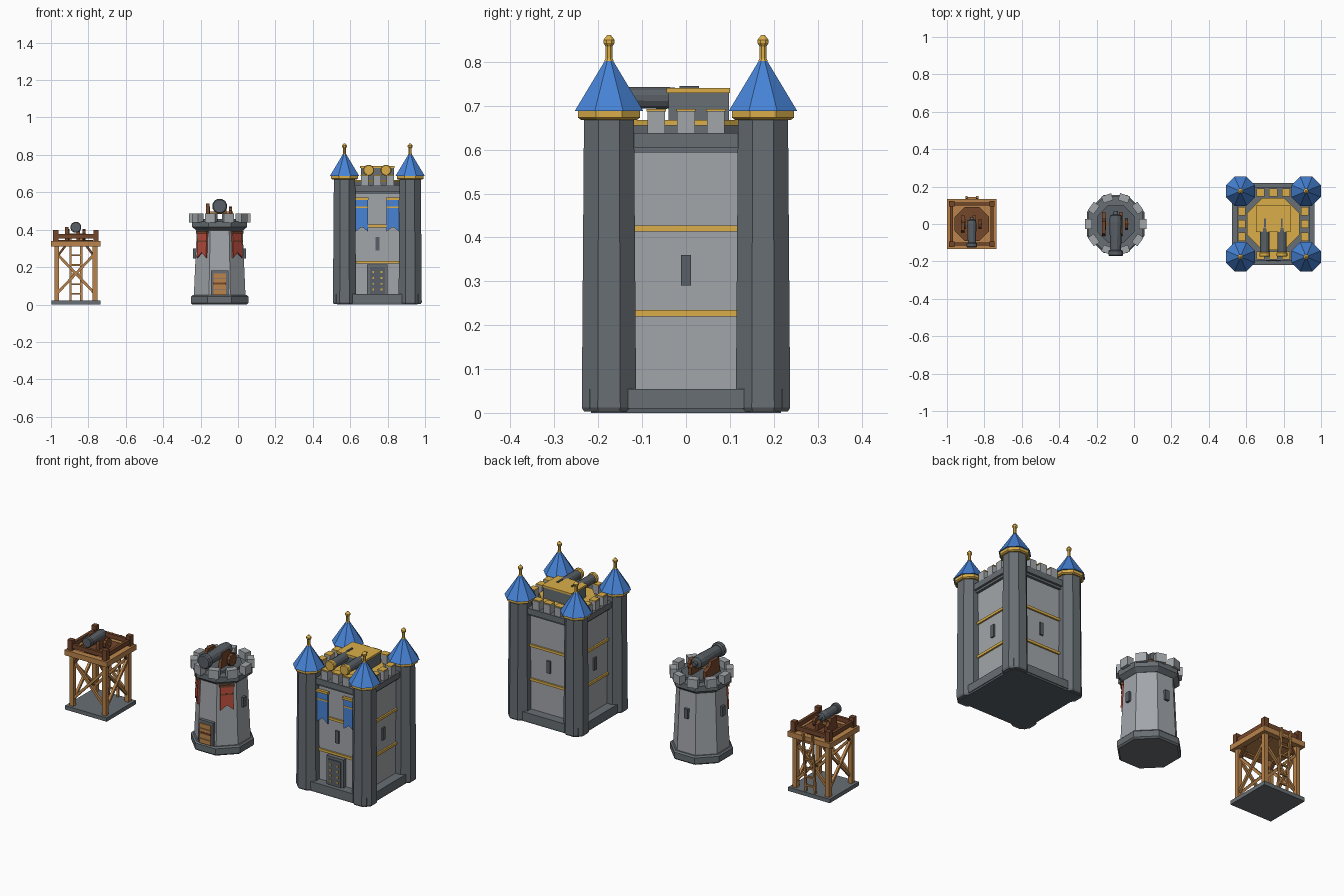
import bpy, bmesh
from math import pi, sin, cos
from mathutils import Matrix, Vector

if "Cube" in bpy.data.objects:
    bpy.data.objects.remove(bpy.data.objects["Cube"], do_unlink=True)


def material(name, code):
    """Flat material from an sRGB hex code."""
    srgb = [int(code[i:i + 2], 16) / 255 for i in (0, 2, 4)]
    rgba = [((c + 0.055) / 1.055) ** 2.4 for c in srgb] + [1]
    m = bpy.data.materials.new(name)
    m.use_nodes = True
    m.diffuse_color = rgba
    bsdf = next(n for n in m.node_tree.nodes if n.type == 'BSDF_PRINCIPLED')
    bsdf.inputs["Base Color"].default_value = rgba
    return m


STONE = material("light stone", "A2A6AA")
DARK = material("dark stone", "676E73")
METAL = material("gun metal", "596066")
GOLD = material("gold", "DBAF4A")
BLUE = material("blue", "4783D6")
RED = material("red", "BC4C3C")
WOOD = material("light wood", "BA844C")
BROWN = material("dark wood", "74472B")


def turn(angle):
    return Matrix.Rotation(angle, 4, 'Z')


def place(x, y=0, z=0):
    return Matrix.Translation((x, y, z))


def finish(name, bm, mat, matrix):
    bmesh.ops.recalc_face_normals(bm, faces=bm.faces)
    mesh = bpy.data.meshes.new(name)
    bm.to_mesh(mesh)
    bm.free()
    mesh.materials.append(mat)
    ob = bpy.data.objects.new(name, mesh)
    ob.matrix_world = matrix
    bpy.context.collection.objects.link(ob)


def box(name, mat, frame, x, y, z):
    """Box from three (low, high) ranges inside a frame."""
    bm = bmesh.new()
    bmesh.ops.create_cube(bm, size=1)
    for v in bm.verts:
        v.co = [r[0] if c < 0 else r[1] for c, r in zip(v.co, (x, y, z))]
    finish(name, bm, mat, frame)


def loft(name, mat, frame, rings, n=8):
    """Rings of (apothem, height), closed at both ends, flat side forward."""
    bm = bmesh.new()
    loops = []
    for a, z in rings:
        r = a / cos(pi / n)
        loops.append([bm.verts.new((r * sin((2 * i + 1) * pi / n),
                                    r * cos((2 * i + 1) * pi / n), z)) for i in range(n)])
    for low, high in zip(loops, loops[1:]):
        for i in range(n):
            j = (i + 1) % n
            bm.faces.new((low[i], low[j], high[j], high[i]))
    bm.faces.new(loops[0])
    bm.faces.new(loops[-1])
    finish(name, bm, mat, frame)


def beam(name, mat, frame, a, b, w):
    """Square bar between two points."""
    a, b = Vector(a), Vector(b)
    d = b - a
    rot = d.to_track_quat('Z', 'Y').to_matrix().to_4x4()
    box(name, mat, frame @ Matrix.Translation(a) @ rot,
        (-w / 2, w / 2), (-w / 2, w / 2), (0, d.length))


def profile(name, mat, frame, points, depth):
    """Flat outline in x, z extruded towards the front."""
    bm = bmesh.new()
    face = bm.faces.new([bm.verts.new((x, 0, z)) for x, z in points])
    new = bmesh.ops.extrude_face_region(bm, geom=[face])["geom"]
    bmesh.ops.translate(bm, vec=(0, -depth, 0),
                        verts=[v for v in new if isinstance(v, bmesh.types.BMVert)])
    finish(name, bm, mat, frame)


def banner(name, mat, trim, frame, w, top, bottom):
    notch = bottom + w * 0.4
    profile(name, mat, frame,
            [(-w / 2, top), (w / 2, top), (w / 2, bottom), (0, notch), (-w / 2, bottom)], 0.009)
    box(name + "_rod", trim, frame, (-w / 2 - .004, w / 2 + .004), (-.016, 0), (top - .005, top + .008))
    box(name + "_stripe", trim, frame, (-w / 2, w / 2), (-.011, 0), (top - .05, top - .042))


def cannon(name, frame, r, back, front, muzzle=METAL, taper=.85):
    """Barrel along -y with a flared muzzle and a breech knob."""
    f = frame @ Matrix.Rotation(pi / 2, 4, 'X')
    loft(name + "_barrel", METAL, f, [(r * .35, -back - r * .7), (r * .4, -back - r * .2),
         (r * .9, -back), (r, -back + r), (r * taper, front - r)], 12)
    loft(name + "_muzzle", muzzle, f, [(r * .95, front - r), (r * 1.15, front - r * .8),
         (r * 1.15, front - r * .15), (r, front)], 12)


def carriage(name, frame, x, z0, z1, length):
    """Two stepped cheeks with wheels and an axle."""
    h = z1 - z0
    cheek = [(-length, z0), (length, z0), (length, z0 + h * .5),
             (length * .4, z0 + h * .65), (length * .2, z1), (-length * .8, z1)]
    for s in (-1, 1):
        profile(name + "_cheek", BROWN, frame @ place(s * x - .009) @ turn(pi / 2), cheek, -.018)
        wheel = frame @ place(s * (x + .013), 0, z0 + h * .4) @ Matrix.Rotation(pi / 2, 4, 'Y')
        loft(name + "_wheel", BROWN, wheel, [(h * .4, -.008), (h * .4, .008)], 10)
    beam(name + "_axle", WOOD, frame, (-x - .024, 0, z0 + h * .4), (x + .024, 0, z0 + h * .4), .012)


# Wooden watchtower
F = place(-.867)
box("wood_tower_base", DARK, F, (-.131, .131), (-.131, .131), (0, .022))
box("wood_tower_floor", WOOD, F, (-.12, .12), (-.12, .12), (.318, .335))
loft("wood_tower_turntable", BROWN, F, [(.092, .335), (.092, .345)])
for k in range(4):
    S = F @ turn(k * pi / 2)
    box("wood_tower_post", WOOD, S, (-.115, -.09), (-.115, -.09), (.022, .33))
    box("wood_tower_corner_post", BROWN, S, (-.122, -.094), (-.122, -.094), (.335, .398))
    box("wood_tower_frame", WOOD, S, (-.133, .133), (-.133, -.1), (.31, .34))
    box("wood_tower_rail", BROWN, S, (-.1, .1), (-.116, -.1), (.352, .376))
    for s in (-1, 1):
        beam("wood_tower_brace", WOOD, S, (-s * .1, -.1 - s * .004, .06), (s * .1, -.1 - s * .004, .27), .014)
        beam("wood_tower_knee", BROWN, S, (s * .1, -.1, .255), (s * .055, -.1, .315), .012)
for s in (-1, 1):
    beam("ladder_rail", WOOD, F, (s * .029, .115, .022), (s * .029, .143, .36), .011)
for i in range(6):
    t = (i + .7) / 6.6
    beam("ladder_rung", WOOD, F, (-.029, .115 + .028 * t, .022 + .338 * t),
         (.029, .115 + .028 * t, .022 + .338 * t), .009)
carriage("small_carriage", F, .03, .345, .415, .045)
cannon("small_cannon", F @ place(0, 0, .413), .025, .02, .125)

# Round stone tower
F = place(-.098)
loft("stone_tower_base", DARK, F, [(.146, 0), (.154, .008), (.154, .042), (.146, .05)])
loft("stone_tower_body", STONE, F, [(.138, .05), (.122, .41)])
loft("stone_tower_crown", DARK, F, [(.124, .395), (.147, .415), (.147, .445)])
loft("stone_tower_turntable", METAL, F, [(.1, .44), (.1, .458)])
for k in range(10):
    box("stone_merlon", STONE, F @ turn(k * pi / 5), (.126, .164), (-.028, .028), (.438, .487))
for k in range(1, 4):
    box("stone_tower_window", METAL, F @ turn(k * pi / 2), (-.012, .012), (-.142, -.12), (.245, .3))
for s in (-1, 1):
    tilt = Matrix.Rotation(-.044, 4, 'X')
    banner("red_banner", RED, BROWN, F @ turn(s * pi / 4) @ place(0, -.141) @ tilt, .07, .385, .25)
box("stone_door_frame", DARK, F, (-.046, .046), (-.15, -.12), (.05, .182))
for i in range(4):
    z = .052 + i * .029
    box("stone_door_plank", WOOD, F, (-.034, .034), (-.156, -.14), (z, z + .026))
box("stone_door_bar", BROWN, F, (-.034, .034), (-.159, -.14), (.108, .118))
carriage("large_carriage", F, .046, .458, .54, .065)
cannon("large_cannon", F @ place(0, 0, .526), .034, .045, .172)

# Castle keep body
F = place(.745)
box("keep_foundation", METAL, F, (-.216, .216), (-.216, .216), (0, .012))
box("keep_wall", STONE, F, (-.168, .168), (-.168, .168), (.012, .6))
box("keep_plinth", DARK, F, (-.22, .22), (-.22, .22), (.01, .055))
box("keep_cornice_step", DARK, F, (-.182, .182), (-.182, .182), (.593, .605))
box("keep_cornice", DARK, F, (-.194, .194), (-.194, .194), (.605, .638))
for k in range(4):
    S = F @ turn(k * pi / 2)
    for z in (.22, .413):
        box("gold_trim", GOLD, S, (-.13, .13), (-.177, -.16), (z, z + .014))
    box("keep_window", METAL, S, (-.011, .011), (-.176, -.16), (.29, .36))
    for x in (-.068, 0, .068):
        box("keep_merlon", STONE, S, (x - .02, x + .02), (-.19, -.15), (.637, .688))
        box("merlon_cap", GOLD, S, (x - .022, x + .022), (-.186, -.148), (.687, .693))

    # Corner turrets with pointed roofs
    C = S @ place(-.1755, -.1755)
    loft("corner_turret", DARK, C, [(.057, .003), (.062, .012), (.057, .675)])
    loft("turret_collar", GOLD, C, [(.064, .668), (.071, .673), (.071, .689)])
    loft("turret_roof", BLUE, C, [(.078, .688), (.005, .81)])
    loft("finial_post", GOLD, C, [(.011, .802), (.008, .808), (.008, .84)])
    loft("finial_ball", GOLD, C, [(.007, .834), (.013, .843), (.013, .85), (.004, .861)])

# Keep door and banners
box("keep_door_frame", DARK, F, (-.054, .054), (-.192, -.16), (.055, .215))
box("keep_door", METAL, F, (-.04, .04), (-.197, -.18), (.055, .2))
for x in (-.022, .022):
    for i in range(4):
        z = .08 + i * .031
        box("door_stud", GOLD, F, (x - .005, x + .005), (-.201, -.19), (z - .005, z + .005))
for s in (-1, 1):
    banner("blue_banner", BLUE, GOLD, F @ place(s * .083, -.176), .066, .565, .39)

# Twin cannon turret on the roof
loft("keep_turntable_drum", DARK, F, [(.13, .637), (.13, .656)])
loft("keep_turntable", GOLD, F, [(.14, .655), (.14, .667)])
box("gun_house", DARK, F, (-.088, .088), (-.04, .098), (.667, .73))
box("gun_house_roof", GOLD, F, (-.093, .093), (-.044, .1), (.729, .74))
for s in (-1, 1):
    cannon("twin_cannon", F @ place(s * .046, 0, .718), .025, -.02, .175, GOLD, .97)
    box("roof_hatch_grip", METAL, F, (s * .045 - .005, s * .045 + .005), (-.015, .03), (.738, .745))
